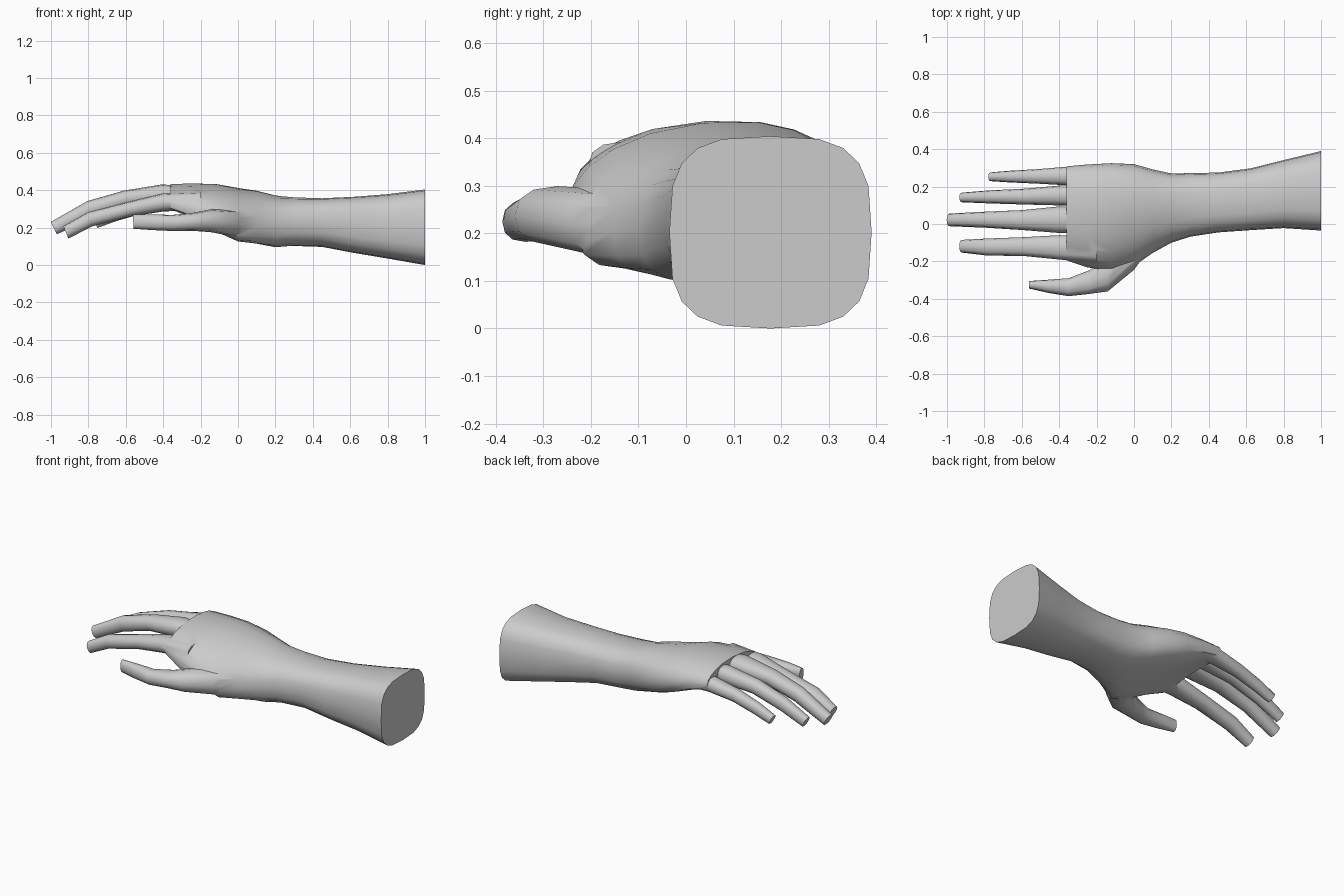
import bpy, bmesh
from math import cos, sin, pi


def spow(v, p):
    return (abs(v) ** p) * (1 if v >= 0 else -1)


def loft(name, rings):
    """Skin a list of equally long point rings and cap both ends."""
    bm = bmesh.new()
    loops = [[bm.verts.new(p) for p in ring] for ring in rings]
    n = len(loops[0])
    for a, b in zip(loops, loops[1:]):
        for i in range(n):
            j = (i + 1) % n
            bm.faces.new((a[i], a[j], b[j], b[i]))
    bm.faces.new(loops[0])
    bm.faces.new(loops[-1])
    bmesh.ops.recalc_face_normals(bm, faces=bm.faces)
    me = bpy.data.meshes.new(name)
    bm.to_mesh(me)
    bm.free()
    ob = bpy.data.objects.new(name, me)
    bpy.context.collection.objects.link(ob)
    return ob


def arched_ring(x, y0, y1, za, zm, zb, h, p, n=20):
    """Rounded section whose centre line bends through za, zm, zb."""
    pts = []
    for i in range(n):
        a = 2 * pi * i / n
        u = spow(cos(a), p)
        zc = zm + (zb - za) / 2 * u + ((za + zb) / 2 - zm) * u * u
        pts.append((x, (y0 + y1) / 2 + (y1 - y0) / 2 * u, zc + h * spow(sin(a), p)))
    return pts


def digit(name, stations, slant, n=12):
    """Finger tube; stations are x, y low, y high, z centre, half height."""
    rings = []
    for k, (x, y0, y1, z, r) in enumerate(stations):
        s = slant * k / (len(stations) - 1)
        ring = []
        for i in range(n):
            a = 2 * pi * i / n
            dz = r * spow(sin(a), 0.85)
            ring.append((x - s * dz, (y0 + y1) / 2 + (y1 - y0) / 2 * spow(cos(a), 0.85), z + dz))
        rings.append(ring)
    return loft(name, rings)


# Forearm, wrist and palm in one skin
arm = [
    (1.00, -.035, .390, .205, .205, .205, .202, .62),
    (0.80, -.022, .342, .210, .210, .210, .172, .66),
    (0.62, -.033, .297, .218, .218, .218, .150, .70),
    (0.45, -.045, .275, .230, .230, .230, .130, .75),
    (0.30, -.068, .272, .225, .235, .238, .130, .78),
    (0.20, -.100, .270, .210, .238, .250, .136, .80),
    (0.10, -.155, .292, .205, .263, .265, .135, .80),
    (0.00, -.225, .320, .205, .280, .285, .130, .80),
    (-.12, -.250, .325, .250, .318, .310, .117, .80),
    (-.25, -.232, .318, .300, .357, .335, .082, .75),
    (-.36, -.195, .308, .330, .378, .350, .058, .70),
]
hand = loft("forearm_and_hand", [arched_ring(*r) for r in arm])

# Fingers and thumb
digits = [
    digit("index_finger", [(-.20, -.205, -.065, .345, .050), (-.40, -.190, -.060, .338, .048),
                           (-.58, -.172, -.070, .302, .039), (-.79, -.168, -.078, .248, .038),
                           (-.92, -.153, -.085, .178, .033)], .4),
    digit("middle_finger", [(-.20, -.045, .090, .370, .050), (-.40, -.048, .094, .382, .052),
                            (-.60, -.032, .074, .358, .043), (-.79, -.020, .066, .303, .042),
                            (-.985, -.012, .056, .200, .033)], .5),
    digit("ring_finger", [(-.20, .100, .200, .365, .048), (-.38, .099, .207, .370, .050),
                          (-.58, .104, .189, .345, .041), (-.77, .110, .180, .285, .038),
                          (-.918, .116, .168, .215, .031)], .5),
    digit("little_finger", [(-.18, .215, .305, .340, .045), (-.36, .207, .306, .342, .043),
                            (-.52, .216, .293, .315, .036), (-.66, .222, .285, .272, .033),
                            (-.765, .229, .276, .230, .028)], .5),
    digit("thumb", [(.07, -.150, -.010, .220, .060), (.00, -.245, -.040, .222, .072),
                    (-.14, -.360, -.180, .240, .062), (-.24, -.374, -.248, .234, .048),
                    (-.35, -.386, -.290, .228, .043), (-.46, -.368, -.298, .232, .042),
                    (-.56, -.345, -.305, .235, .038)], .05),
]

# Weld everything into one continuous surface
for d in digits:
    mod = hand.modifiers.new("join_" + d.name, "BOOLEAN")
    mod.operation = "UNION"
    mod.solver = "EXACT"
    mod.object = d
bpy.context.view_layer.objects.active = hand
hand.select_set(True)
for mod in list(hand.modifiers):
    bpy.ops.object.modifier_apply(modifier=mod.name)
for d in digits:
    bpy.data.objects.remove(d)

# Rest the wrist end on the ground and shade smoothly
low = min(v.co.z for v in hand.data.vertices)
for v in hand.data.vertices:
    v.co.z -= low
bpy.ops.object.shade_smooth_by_angle(angle=0.7)
